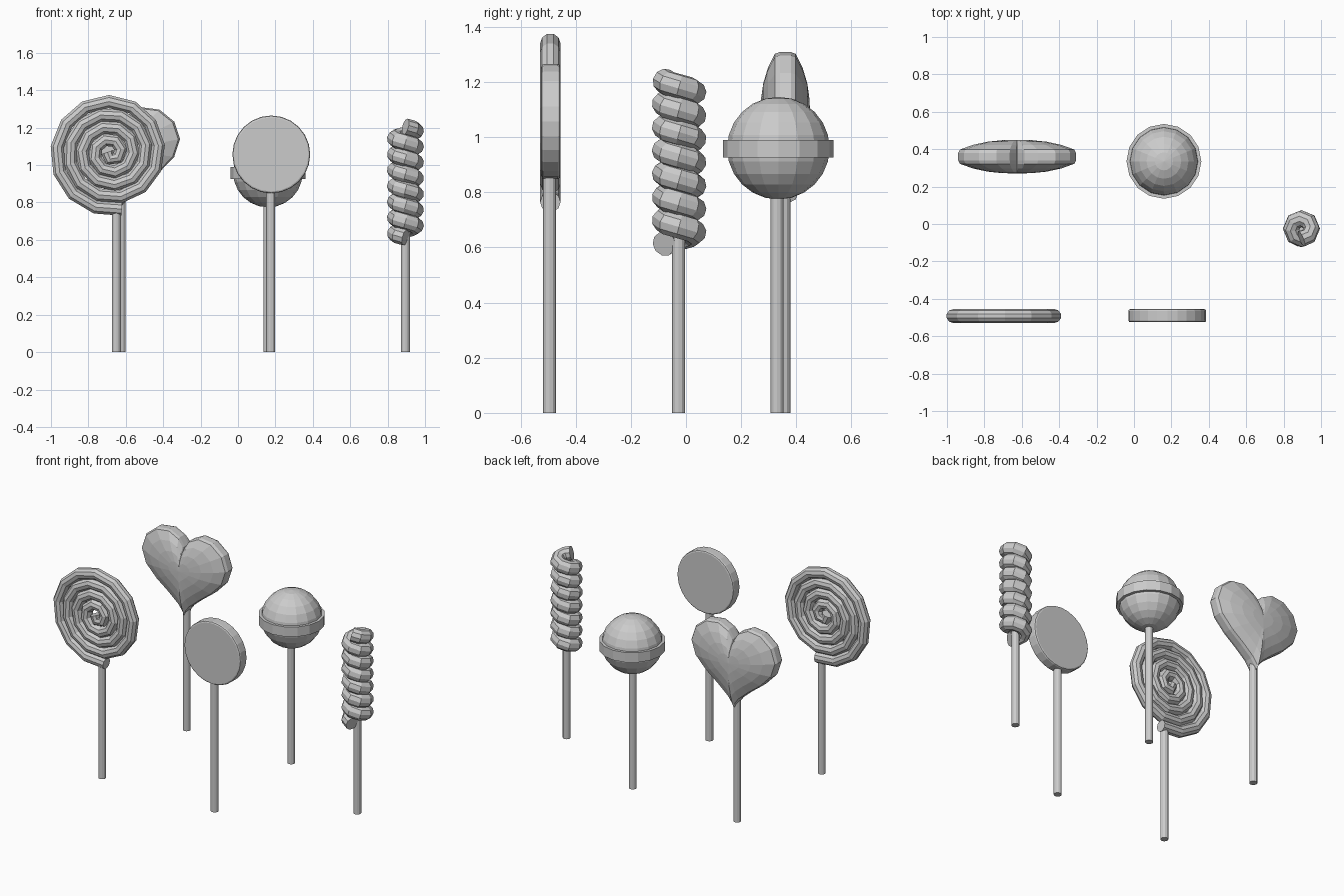
import bpy, bmesh
from math import sin, cos, pi, radians

if "Cube" in bpy.data.objects:
    bpy.data.objects.remove(bpy.data.objects["Cube"])


def cylinder(name, x, y, z, r, depth, verts, flat_to_front=False):
    bpy.ops.mesh.primitive_cylinder_add(
        vertices=verts, radius=r, depth=depth, location=(x, y, z),
        rotation=(pi / 2 if flat_to_front else 0, 0, 0))
    bpy.context.object.name = name
    return bpy.context.object


def stick(name, x, y, top):
    cylinder(name, x, y, top / 2, 0.024, top, 12)


def tube(name, points, r):
    # round rope swept along a polyline, capped, turned into a mesh
    cu = bpy.data.curves.new(name + "_path", 'CURVE')
    cu.dimensions = '3D'
    sp = cu.splines.new('POLY')
    sp.points.add(len(points) - 1)
    for p, co in zip(sp.points, points):
        p.co = (*co, 1)
    sp.use_smooth = False
    cu.bevel_depth = r
    cu.bevel_resolution = 3
    cu.use_fill_caps = True
    ob = bpy.data.objects.new(name, cu)
    bpy.context.collection.objects.link(ob)
    bpy.ops.object.select_all(action='DESELECT')
    ob.select_set(True)
    bpy.context.view_layer.objects.active = ob
    bpy.ops.object.convert(target='MESH')


# Flat spiral lollipop: coil winds outward and ends at the bottom
N, turn, end = 44, radians(1550), radians(281)
pts = []
for i in range(N + 1):
    t = turn * (i / N) ** 0.75
    r = 0.018 + 0.290 * t / turn
    a = end - turn + t
    pts.append((-0.68 + r * cos(a), -0.492, 1.067 + r * sin(a)))
tube("spiral_candy", pts, 0.037)
stick("spiral_stick", -0.65, -0.495, 0.78)

# Twisted lollipop: eight-sided helix around its stick
pts = []
for i in range(7 * 8 + 1):
    a = -pi / 2 - i * pi / 4
    pts.append((0.895 + 0.054 * cos(a), -0.025 + 0.054 * sin(a),
                0.613 + 0.592 * i / 56))
tube("twist_candy", pts, 0.045)
stick("twist_stick", 0.895, -0.027, 1.15)

# Flat disc lollipop with softened rim
disc = cylinder("disc_candy", 0.178, -0.49, 1.057, 0.208, 0.07, 24, True)
bev = disc.modifiers.new("rim", 'BEVEL')
bev.width, bev.segments = 0.01, 2
stick("disc_stick", 0.175, -0.495, 0.87)

# Ball lollipop with a band
bpy.ops.mesh.primitive_uv_sphere_add(segments=16, ring_count=12, radius=0.186,
                                     location=(0.16, 0.335, 0.96))
bpy.context.object.name = "ball_candy"
cylinder("ball_band", 0.16, 0.335, 0.958, 0.2, 0.065, 16)
stick("ball_stick", 0.16, 0.33, 0.8)

# Heart lollipop: nested heart outlines form a puffed solid
bm = bmesh.new()
M, S = 24, 0.0197
profile = [(0.25, 0.088), (0.5, 0.08), (0.75, 0.063), (0.97, 0.038), (1, 0.02)]
layers = [(s, -y) for s, y in profile] + [(s, y) for s, y in reversed(profile)]
rings = []
for s, y in layers:
    ring = []
    for i in range(M):
        t = 2 * pi * i / M
        hx = 16 * sin(t) ** 3
        hz = 13 * cos(t) - 4 * cos(2 * t) - 2 * cos(3 * t) - cos(4 * t)
        ring.append(bm.verts.new((S * s * hx, y, S * s * hz)))
    rings.append(ring)
for a, b in zip(rings, rings[1:]):
    for i in range(M):
        j = (i + 1) % M
        bm.faces.new((a[i], a[j], b[j], b[i]))
for ring, y in ((rings[0], -0.09), (rings[-1], 0.09)):
    c = bm.verts.new((0, y, 0))
    for i in range(M):
        bm.faces.new((ring[i], ring[(i + 1) % M], c))
bmesh.ops.recalc_face_normals(bm, faces=bm.faces)
me = bpy.data.meshes.new("heart_candy")
bm.to_mesh(me)
heart = bpy.data.objects.new("heart_candy", me)
heart.location = (-0.625, 0.36, 1.08)
bpy.context.collection.objects.link(heart)
stick("heart_stick", -0.625, 0.355, 0.84)
